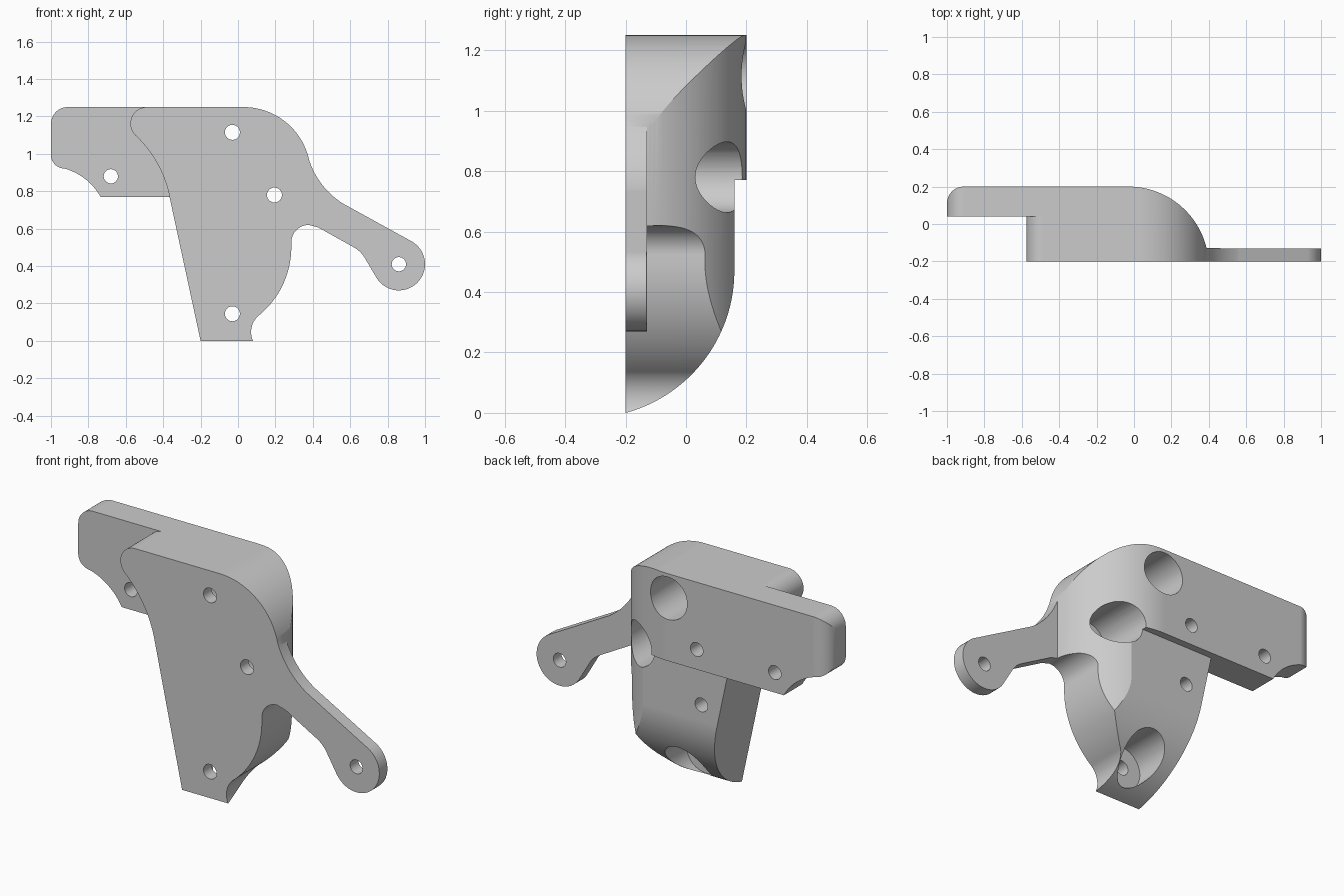
import bpy, bmesh, math
from mathutils import Vector

if "Cube" in bpy.data.objects:
    bpy.data.objects.remove(bpy.data.objects["Cube"])

grey = bpy.data.materials.new("plain_grey")
grey.use_nodes = True
grey.diffuse_color = (0.6, 0.6, 0.6, 1)
grey.node_tree.nodes["Principled BSDF"].inputs["Base Color"].default_value = (0.6, 0.6, 0.6, 1)


def arc(cx, cy, r, start, end, steps=28):
    """Points on a circle between two angles in degrees."""
    angles = [math.radians(start + (end - start) * i / steps) for i in range(steps + 1)]
    return [(cx + r * math.cos(a), cy + r * math.sin(a)) for a in angles]


def arc3(a, b, c):
    """Circular arc from a to c by way of b."""
    (ax, ay), (bx, by), (cx, cy) = a, b, c
    d = 2 * (ax * (by - cy) + bx * (cy - ay) + cx * (ay - by))
    sa, sb, sc = ax * ax + ay * ay, bx * bx + by * by, cx * cx + cy * cy
    ux = (sa * (by - cy) + sb * (cy - ay) + sc * (ay - by)) / d
    uy = (sa * (cx - bx) + sb * (ax - cx) + sc * (bx - ax)) / d
    t0 = math.degrees(math.atan2(ay - uy, ax - ux))
    t1 = math.degrees(math.atan2(cy - uy, cx - ux))
    turn = (t1 - t0) % 360
    if d < 0:
        turn -= 360
    return arc(ux, uy, math.hypot(ax - ux, ay - uy), t0, t0 + turn)


PLANES = {
    "xz": lambda a, b, d: (a, d, b),
    "xy": lambda a, b, d: (a, b, d),
    "yz": lambda a, b, d: (d, a, b),
}


def prism(name, outline, plane, low, high):
    """Extrude a closed outline square to its plane."""
    place = PLANES[plane]
    bm = bmesh.new()
    face = bm.faces.new([bm.verts.new(place(a, b, low)) for a, b in outline])
    moved = bmesh.ops.extrude_face_region(bm, geom=[face])["geom"]
    shift = Vector(place(0, 0, high - low))
    bmesh.ops.translate(bm, vec=shift, verts=[v for v in moved if isinstance(v, bmesh.types.BMVert)])
    bmesh.ops.remove_doubles(bm, verts=bm.verts, dist=0.0005)
    bmesh.ops.recalc_face_normals(bm, faces=bm.faces)
    mesh = bpy.data.meshes.new(name)
    bm.to_mesh(mesh)
    bm.free()
    obj = bpy.data.objects.new(name, mesh)
    bpy.context.collection.objects.link(obj)
    mesh.materials.append(grey)
    return obj


def combine(obj, tool, operation):
    """Apply a boolean and discard the tool."""
    mod = obj.modifiers.new("shape", "BOOLEAN")
    mod.operation, mod.object, mod.solver = operation, tool, "EXACT"
    bpy.context.view_layer.objects.active = obj
    bpy.ops.object.modifier_apply(modifier=mod.name)
    bpy.data.objects.remove(tool)


def drill(obj, x, z, radius, low, high):
    combine(obj, prism("drill", arc(x, z, radius, 0, 360, 48)[:-1], "xz", low, high), "DIFFERENCE")


# Main body and arm outline, anticlockwise from the foot
outline = [(-0.2, 0)]
outline += arc3((0.08, 0), (0.07, 0.05), (0.11, 0.135))
outline += arc3((0.11, 0.135), (0.235, 0.29), (0.285, 0.5))
outline += arc3((0.285, 0.52), (0.31, 0.59), (0.38, 0.62))
outline += [(0.43, 0.606)]
outline += arc3((0.62, 0.5), (0.655, 0.473), (0.68, 0.44))
outline += arc(0.86, 0.41, 0.14, 212, 420)
outline += arc3((0.56, 0.735), (0.45, 0.835), (0.38, 0.968))
outline += arc3((0.38, 0.968), (0.29, 1.138), (0.03, 1.25))
outline += arc3((-0.49, 1.25), (-0.575, 1.166), (-0.55, 1.1))
outline += arc3((-0.55, 1.1), (-0.435, 0.955), (-0.365, 0.765))
bracket = prism("bracket", outline, "xz", -0.2, 0.2)

# Rounded shoulder that drops to the thin arm
plan = [(-1.2, -0.3), (1.2, -0.3), (1.2, -0.13)]
plan += arc(-0.03, -0.23, 0.43, 13.5, 90, 40) + [(-0.03, 0.3), (-1.2, 0.3)]
plan[-2:] = [(-1.2, 0.2)]
combine(bracket, prism("plan_limit", plan, "xy", -0.2, 1.5), "INTERSECT")

# Curved underside and stepped back
side = [(-0.3, -0.1), (-0.2, -0.1)] + arc(-0.327, 0.47, 0.487, -74.8, 0, 40)
side += [(0.16, 0.77), (0.3, 0.77), (0.3, 1.4), (-0.3, 1.4)]
combine(bracket, prism("side_limit", side, "yz", -1.2, 1.2), "INTERSECT")

# Mounting plate with rounded end and scooped lower corner
plate_outline = [(-0.2, 0.77), (-0.2, 1.25)]
plate_outline += arc(-0.91, 1.16, 0.09, 90, 180)
plate_outline += arc3((-1, 1.0), (-0.985, 0.95), (-0.93, 0.922))
plate_outline += arc3((-0.93, 0.922), (-0.82, 0.868), (-0.735, 0.77))
plate = prism("mounting_plate", plate_outline, "xz", 0.04, 0.2)
plate_plan = [(0.1, 0), (0.1, 0.2)] + arc(-0.91, 0.11, 0.09, 90, 180) + [(-1, 0)]
combine(plate, prism("plate_limit", plate_plan, "xy", 0.5, 1.5), "INTERSECT")
combine(bracket, plate, "UNION")

# Counterbored screw holes
for x, z in ((-0.03, 1.115), (0.195, 0.78), (-0.03, 0.145)):
    drill(bracket, x, z, 0.117, -0.13, 0.4)
    drill(bracket, x, z, 0.04, -0.4, 0.0)

# Plain through holes in the arm and the plate
for x, z in ((0.86, 0.41), (-0.68, 0.88)):
    drill(bracket, x, z, 0.038, -0.4, 0.4)

# Blind holes in the back
for z in (0.88, 0.56):
    drill(bracket, -0.205, z, 0.038, 0.0, 0.4)

# Smooth curves with crisp edges
bpy.ops.object.select_all(action="DESELECT")
bracket.select_set(True)
bpy.context.view_layer.objects.active = bracket
bpy.ops.object.shade_smooth_by_angle(angle=math.radians(25))
weighted = bracket.modifiers.new("even_shading", "WEIGHTED_NORMAL")
weighted.keep_sharp = True
